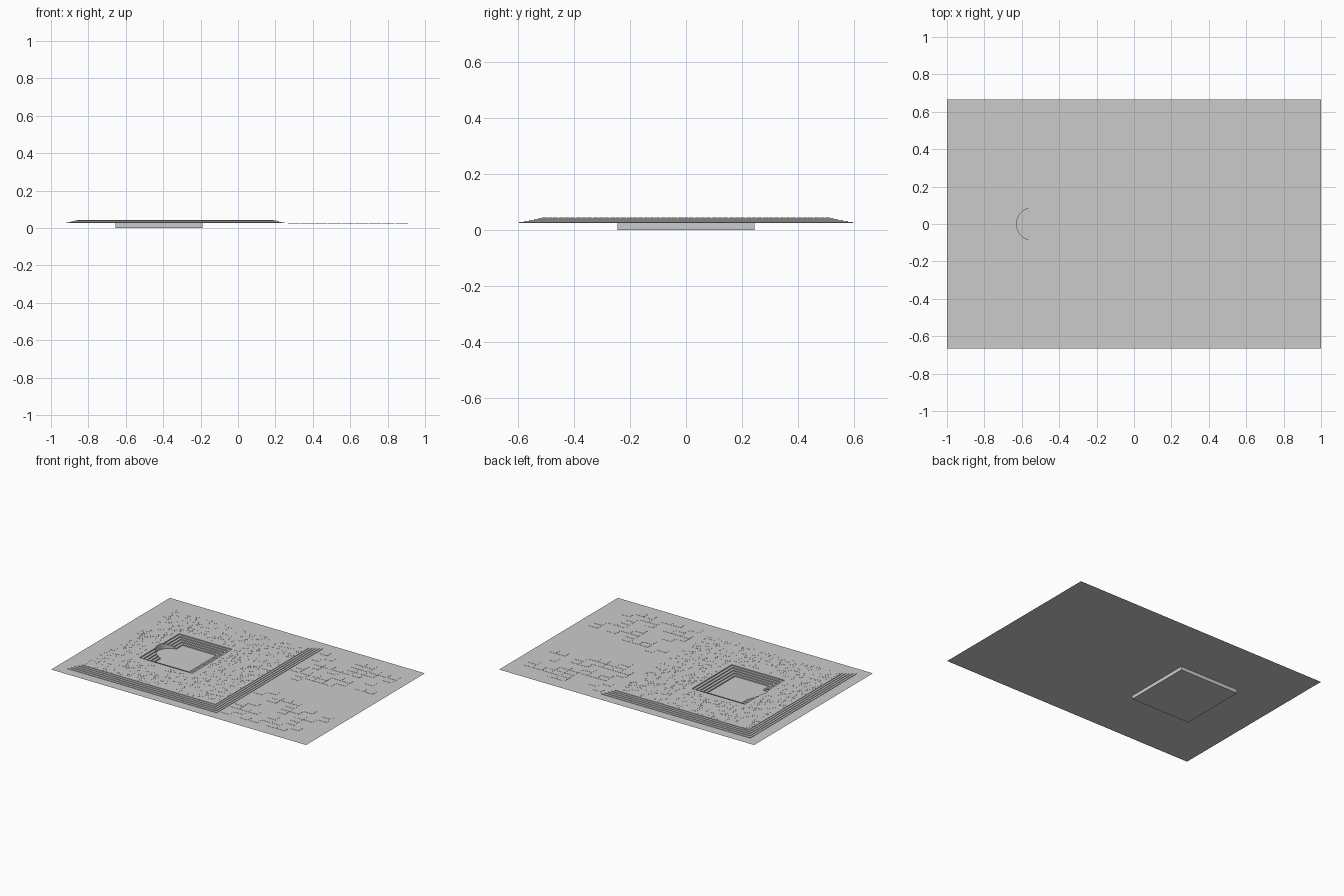
import bpy, bmesh, random

if "Cube" in bpy.data.objects:
    bpy.data.objects.remove(bpy.data.objects["Cube"])
random.seed(4)

GROUND, TOP, FLOOR = 0.025, 0.043, 0.003
POOL_X = -0.41


def new_object(name, bm):
    mesh = bpy.data.meshes.new(name)
    bmesh.ops.recalc_face_normals(bm, faces=bm.faces)
    bm.to_mesh(mesh)
    bm.free()
    ob = bpy.data.objects.new(name, mesh)
    bpy.context.collection.objects.link(ob)
    return ob


def ring(bm, cx, hx, hy, z):
    return [bm.verts.new((cx + sx * hx, sy * hy, z))
            for sx, sy in ((-1, -1), (1, -1), (1, 1), (-1, 1))]


def bridge(bm, a, b):
    for i in range(4):
        j = (i + 1) % 4
        bm.faces.new((a[i], a[j], b[j], b[i]))


def stepped(name, rings):
    """Closed solid lofted through rectangles (cx, hx, hy, z)."""
    bm = bmesh.new()
    loops = [ring(bm, *r) for r in rings]
    for a, b in zip(loops, loops[1:]):
        bridge(bm, a, b)
    bm.faces.new(loops[0])
    bm.faces.new(loops[-1])
    return new_object(name, bm)


def boolean(target, other, op):
    m = target.modifiers.new(op.lower(), 'BOOLEAN')
    m.object, m.operation, m.solver = other, op, 'EXACT'
    other.hide_render = True
    other.hide_set(True)


def tiles(name, boxes, z, h):
    """Thin raised paving tiles without undersides."""
    bm = bmesh.new()
    for x, y, hx, hy in boxes:
        lo = [bm.verts.new((x + a * hx, y + b * hy, z))
              for a, b in ((-1, -1), (1, -1), (1, 1), (-1, 1))]
        hi = [bm.verts.new((v.co.x, v.co.y, z + h)) for v in lo]
        bridge(bm, lo, hi)
        bm.faces.new(hi)
        bm.faces.new(lo[::-1])
    return new_object(name, bm)


# ground sheet with an opening for the basin
bm = bmesh.new()
bridge(bm, ring(bm, 0, 1.0, 0.665, GROUND), ring(bm, -0.4225, 0.2325, 0.244, GROUND))
new_object("ground", bm)

# stepped terrace
rings, n = [], 5
z = GROUND + 0.0003
for i in range(n):
    d = 0.07 * (1 - i / (n - 1))
    z2 = GROUND + (TOP - GROUND) * (i + 1) / n
    rings += [(-0.335, 0.525 + d * 0.86, 0.525 + d, z),
              (-0.335, 0.525 + d * 0.86, 0.525 + d, z2)]
    z = z2
terrace = stepped("terrace", rings)

# basin block hanging below the ground
basin = stepped("basin_block", [(-0.4225, 0.2325, 0.244, 0.0),
                                (-0.4225, 0.2325, 0.244, 0.03)])
boolean(terrace, basin, 'UNION')

# stepped pool hollow
rings = []
for i in range(5):
    hx, hy = 0.135 + 0.018 * i, 0.157 + 0.0165 * i
    z2 = 0.06 if i == 4 else FLOOR + 0.008 * (i + 1)
    rings += [(POOL_X, hx, hy, FLOOR + 0.008 * i), (POOL_X, hx, hy, z2)]
boolean(terrace, stepped("pool_cutter", rings), 'DIFFERENCE')

# round niche at the pool's left side
bpy.ops.mesh.primitive_cylinder_add(vertices=48, radius=0.088, depth=0.057,
                                    location=(-0.54, 0, FLOOR + 0.0285))
niche = bpy.context.object
niche.name = "niche_cutter"
boolean(terrace, niche, 'DIFFERENCE')

# small scattered cobbles on the terrace
cobbles = []
for i in range(51):
    for j in range(51):
        x, y = -0.84 + i * 0.0202, -0.505 + j * 0.0202
        in_pool = -0.65 < x < -0.18 and abs(y) < 0.245
        if not in_pool and random.random() < 0.3:
            cobbles.append((x, y, 0.009, 0.009))
tiles("terrace_cobbles", cobbles, TOP, 0.0006)

# paving slabs beside the open walkway
slabs = []
for side in (-1, 1):
    for i in range(9):
        for j in range(9):
            x, y = 0.30 + i * 0.072, 0.13 + j * 0.052
            if y > 0.1 + 0.2 * (x - 0.25) and random.random() < 0.5:
                slabs.append((x, side * y, 0.034, 0.024))
tiles("walkway_slabs", slabs, GROUND, 0.001)
